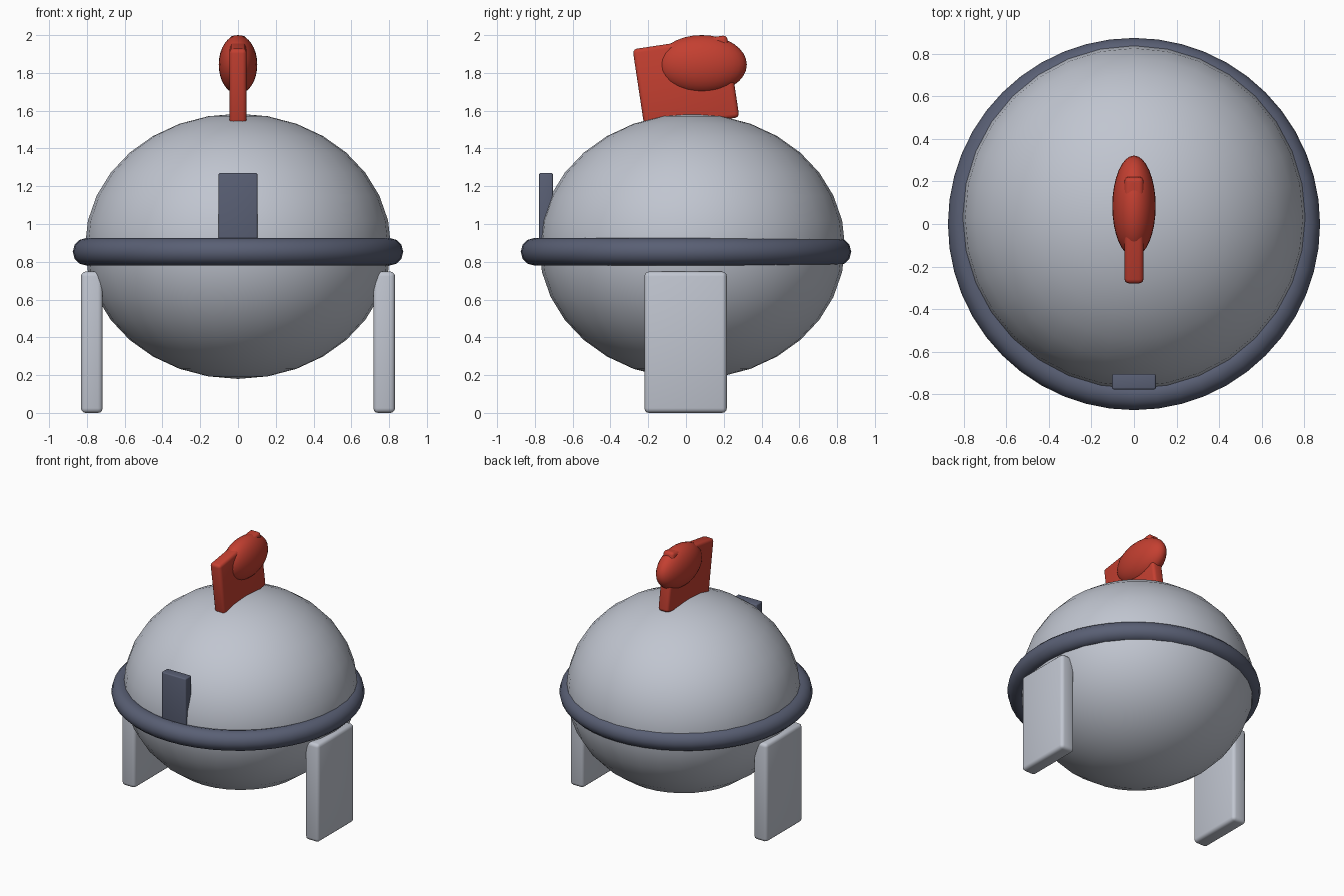
import bpy
import math

if "Cube" in bpy.data.objects:
    bpy.data.objects.remove(bpy.data.objects["Cube"])


def material(name, rgb):
    m = bpy.data.materials.new(name)
    m.diffuse_color = (*rgb, 1)
    m.use_nodes = True
    m.node_tree.nodes["Principled BSDF"].inputs["Base Color"].default_value = m.diffuse_color
    return m


GREY = material("light grey", (0.53, 0.56, 0.63))
SLATE = material("slate blue", (0.10, 0.115, 0.175))
RED = material("red", (0.55, 0.05, 0.03))


def finish(name, mat, angle=40):
    ob = bpy.context.object
    ob.name = name
    ob.data.materials.append(mat)
    bpy.ops.object.shade_smooth_by_angle(angle=math.radians(angle))
    return ob


def ellipsoid(name, loc, radii, mat, segments=32, rings=16):
    bpy.ops.mesh.primitive_uv_sphere_add(segments=segments, ring_count=rings, radius=1, location=loc)
    bpy.context.object.scale = radii
    bpy.ops.object.transform_apply(location=False, rotation=False, scale=True)
    return finish(name, mat)


def box(name, loc, size, mat, bevel, tilt=0):
    bpy.ops.mesh.primitive_cube_add(size=1, location=loc)
    bpy.context.object.scale = size
    bpy.ops.object.transform_apply(location=False, rotation=False, scale=True)
    ob = bpy.context.object
    ob.rotation_euler.x = tilt
    mod = ob.modifiers.new("rounded edges", "BEVEL")
    mod.width = bevel
    mod.segments = 3
    bpy.ops.object.modifier_apply(modifier=mod.name)
    return finish(name, mat)


# Rounded body
ellipsoid("body", (0, 0.032, 0.882), (0.81, 0.81, 0.702), GREY)

# Belt around the middle
bpy.ops.mesh.primitive_torus_add(location=(0, 0, 0.853), major_radius=0.802, minor_radius=0.073,
                                 major_segments=48, minor_segments=12)
finish("belt_ring", SLATE)

# Slab legs on both sides
for side, label in ((-1, "left"), (1, "right")):
    box(label + "_leg", (side * 0.774, -0.002, 0.374), (0.115, 0.437, 0.748), GREY, 0.025)

# Plate on the front
box("front_plate", (0, -0.741, 1.05), (0.205, 0.073, 0.44), SLATE, 0.008)

# Tilted crest fin with a rounded knob
box("crest_fin", (0, 0.0, 1.745), (0.09, 0.505, 0.44), RED, 0.022, tilt=math.radians(8.6))
ellipsoid("crest_knob", (0, 0.084, 1.844), (0.102, 0.238, 0.156), RED)
